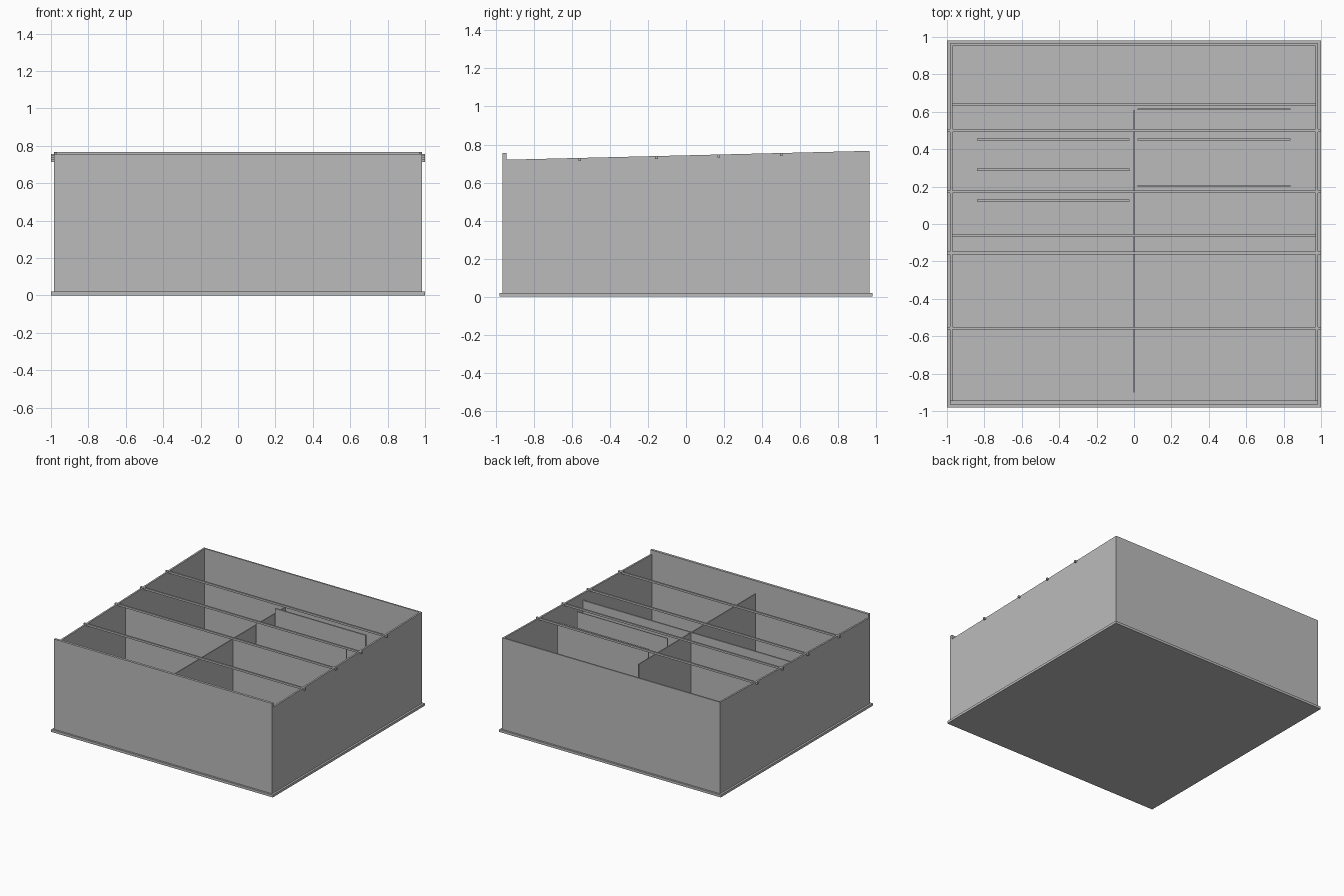
import bpy
import bmesh

cube = bpy.data.objects.get("Cube")
if cube:
    bpy.data.objects.remove(cube, do_unlink=True)

grey = bpy.data.materials.new("plain_grey")
grey.use_nodes = True
COLOUR = (0.5, 0.5, 0.5, 1)
grey.diffuse_color = COLOUR
grey.node_tree.nodes["Principled BSDF"].inputs["Base Color"].default_value = COLOUR

FLOOR = 0.02
OUT_X, IN_X, END_Y = 0.984, 0.97, 0.965


def rim(y):
    """Height of the sloping rim, rising towards the back."""
    return 0.743 + 0.0244 * y


def prism(name, x0, x1, profile):
    """Extrude a (y, z) profile from x0 to x1."""
    mesh = bpy.data.meshes.new(name)
    bm = bmesh.new()
    face = bm.faces.new([bm.verts.new((x0, y, z)) for y, z in profile])
    ext = bmesh.ops.extrude_face_region(bm, geom=[face])
    verts = [v for v in ext["geom"] if isinstance(v, bmesh.types.BMVert)]
    bmesh.ops.translate(bm, verts=verts, vec=(x1 - x0, 0, 0))
    bmesh.ops.recalc_face_normals(bm, faces=bm.faces)
    bm.to_mesh(mesh)
    bm.free()
    mesh.materials.append(grey)
    obj = bpy.data.objects.new(name, mesh)
    bpy.context.collection.objects.link(obj)
    return obj


def box(name, x0, x1, y0, y1, z0, z1):
    return prism(name, x0, x1, [(y0, z0), (y1, z0), (y1, z1), (y0, z1)])


def panel(name, x0, x1, y, thick, top):
    """Upright board across the tank, standing on the floor."""
    return box(name, x0, x1, y - thick / 2, y + thick / 2, FLOOR, top)


# Base slab
box("base_slab", -1, 1, -0.98, 0.98, 0, FLOOR)

# Outer walls: sloping sides, raised front, tall back
for side, s in (("left", 1), ("right", -1)):
    a, b = sorted((s * IN_X, s * OUT_X))
    prism(side + "_wall", a, b, [(-END_Y, FLOOR), (END_Y, FLOOR),
                                 (END_Y, rim(END_Y)), (-END_Y, rim(-END_Y))])
box("front_wall", -OUT_X, OUT_X, -END_Y, -0.945, FLOOR, 0.756)
box("back_wall", -IN_X, IN_X, 0.953, END_Y, FLOOR, rim(END_Y))

# Rods let into the rim, ends poking past the side walls
for i, y in enumerate((-0.558, -0.155, 0.173, 0.5)):
    box(f"cross_rod_{i + 1}", -1, 1, y - 0.007, y + 0.007, rim(y) - 0.015, rim(y) + 0.0005)

# Inner partitions
panel("middle_partition", -IN_X, IN_X, -0.062, 0.012, 0.685)
panel("low_back_partition", -IN_X, IN_X, 0.638, 0.012, 0.25)
box("centre_divider_front", -0.004, 0.004, -0.9, -0.068, FLOOR, 0.68)
box("centre_divider_back", -0.004, 0.004, -0.056, 0.61, FLOOR, 0.68)

# Free-standing baffles on each side of the divider
for i, y in enumerate((0.125, 0.29, 0.452)):
    panel(f"right_baffle_{i + 1}", -0.84, -0.025, y, 0.012, 0.25)
for i, (y, thick, top) in enumerate(((0.205, 0.007, 0.73), (0.452, 0.012, 0.735),
                                     (0.613, 0.007, 0.4))):
    panel(f"left_baffle_{i + 1}", 0.02, 0.838, y, thick, top)
